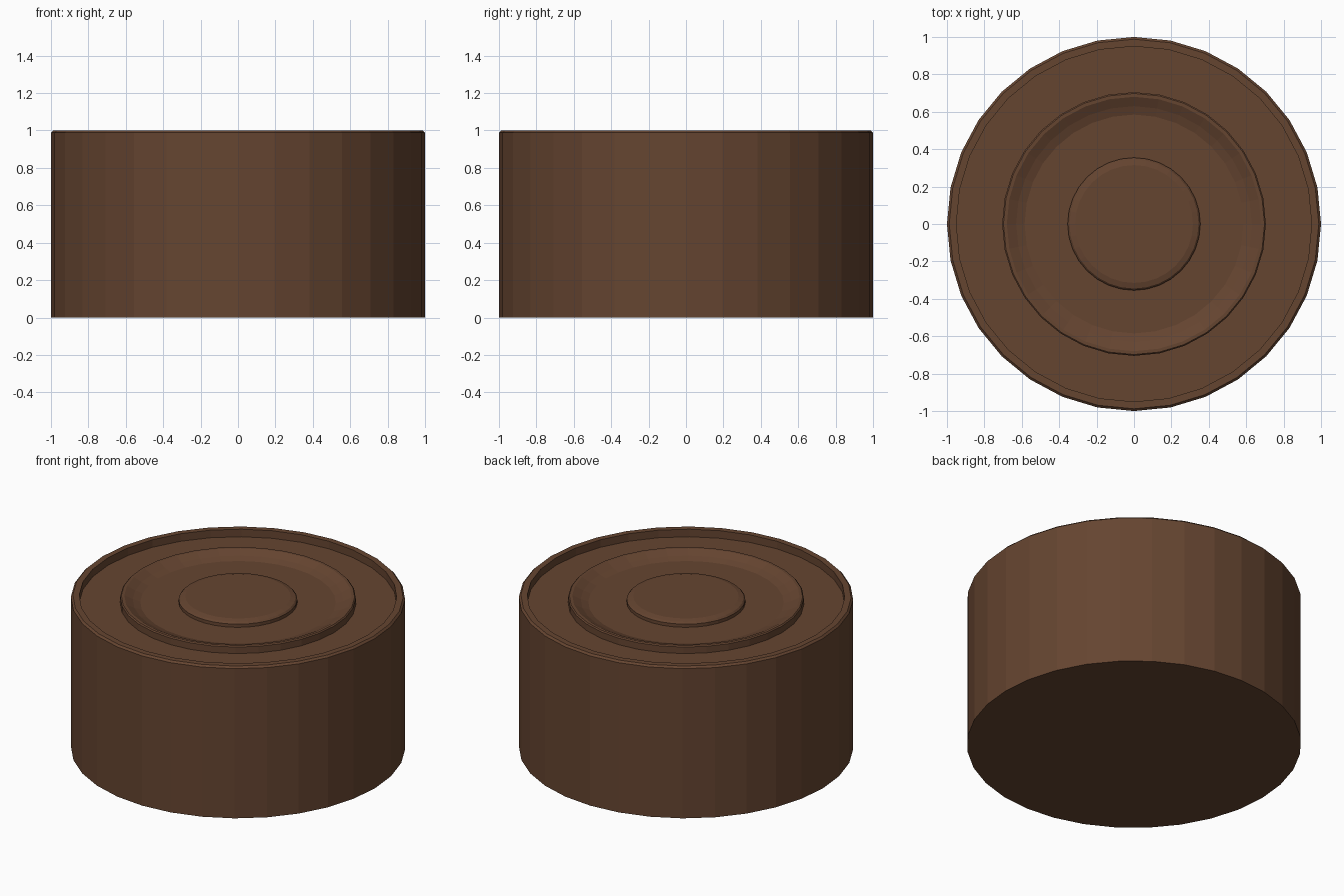
import bpy, bmesh, math

if "Cube" in bpy.data.objects:
    bpy.data.objects.remove(bpy.data.objects["Cube"])

SIDES = 32

brown = bpy.data.materials.new("dark brown")
brown.diffuse_color = (0.131, 0.059, 0.030, 1.0)
brown.use_nodes = True
brown.node_tree.nodes["Principled BSDF"].inputs["Base Color"].default_value = brown.diffuse_color


def lathe(name, profile):
    """Spin an (r, z) profile around z; r = 0 closes the surface at a pole."""
    bm = bmesh.new()
    rings = []
    for r, z in profile:
        if r == 0:
            rings.append([bm.verts.new((0, 0, z))])
        else:
            rings.append([bm.verts.new((r * math.cos(2 * math.pi * i / SIDES),
                                        r * math.sin(2 * math.pi * i / SIDES), z))
                          for i in range(SIDES)])
    for a, b in zip(rings, rings[1:]):
        for i in range(SIDES):
            j = (i + 1) % SIDES
            if len(a) == 1:
                bm.faces.new((a[0], b[j], b[i]))
            elif len(b) == 1:
                bm.faces.new((a[i], a[j], b[0]))
            else:
                bm.faces.new((a[i], a[j], b[j], b[i]))
    mesh = bpy.data.meshes.new(name)
    bm.to_mesh(mesh)
    bm.free()
    mesh.materials.append(brown)
    obj = bpy.data.objects.new(name, mesh)
    bpy.context.collection.objects.link(obj)
    return obj


# Drum with a thin chamfered rim around a shallow recess
lathe("drum_body", [(0, 0), (1, 0), (1, 0.988), (0.988, 1), (0.95, 1),
                    (0.95, 0.95), (0, 0.95)])

# Raised ring sloping inward to a dished floor
lathe("dished_ring", [(0.705, 0.95), (0.705, 0.993), (0.698, 1), (0.68, 1),
                      (0.63, 0.975), (0.585, 0.96), (0, 0.96)])

# Central button with a rounded edge
lathe("center_button", [(0.355, 0.96), (0.355, 0.981), (0.345, 0.992),
                        (0.315, 1), (0, 1)])
